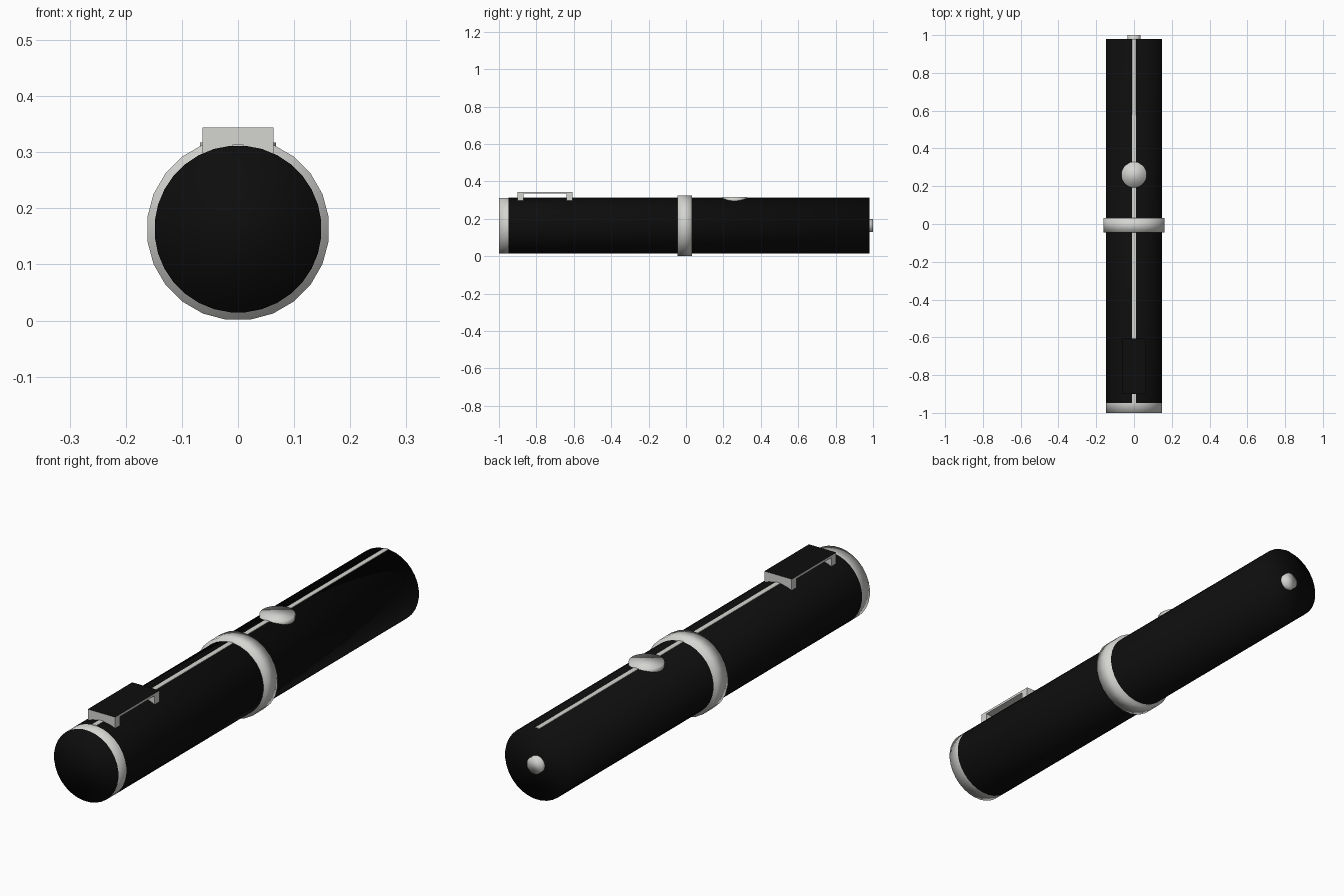
import bpy, bmesh, math
from mathutils import Matrix

if "Cube" in bpy.data.objects:
    bpy.data.objects.remove(bpy.data.objects["Cube"], do_unlink=True)

AXIS_Z = 0.163      # height of the tube's axis
TUBE_R = 0.149


def material(name, colour):
    m = bpy.data.materials.new(name)
    m.use_nodes = True
    m.diffuse_color = colour
    m.node_tree.nodes["Principled BSDF"].inputs["Base Color"].default_value = colour
    return m


BLACK = material("gloss black", (0.004, 0.004, 0.004, 1))
SILVER = material("silver", (0.66, 0.66, 0.64, 1))


def finish(bm, name, mats, smooth=False):
    bmesh.ops.recalc_face_normals(bm, faces=bm.faces[:])
    for f in bm.faces:
        f.smooth = smooth
    mesh = bpy.data.meshes.new(name)
    bm.to_mesh(mesh)
    bm.free()
    for m in mats:
        mesh.materials.append(m)
    ob = bpy.data.objects.new(name, mesh)
    bpy.context.scene.collection.objects.link(ob)
    return ob


def cylinder(radius, depth, sides, centre, lengthwise=True):
    """Capped cylinder along y, or upright."""
    bm = bmesh.new()
    bmesh.ops.create_cone(bm, cap_ends=True, segments=sides,
                          radius1=radius, radius2=radius, depth=depth)
    turn = Matrix.Rotation(math.pi / sides, 4, 'Z')
    if lengthwise:
        turn = Matrix.Rotation(math.pi / 2, 4, 'X') @ turn
    bm.transform(Matrix.Translation(centre) @ turn)
    return bm


def add_box(bm, x, y, z):
    """Box spanning the given (low, high) ranges."""
    size = [b - a for a, b in (x, y, z)]
    mid = [(a + b) / 2 for a, b in (x, y, z)]
    place = Matrix.Translation(mid) @ Matrix.Diagonal((*size, 1))
    bmesh.ops.create_cube(bm, size=1, matrix=place)


# Tube, with a silver band around its front end
bm = cylinder(TUBE_R, 1.98, 32, (0, -0.01, AXIS_Z))
bmesh.ops.bisect_plane(bm, geom=bm.verts[:] + bm.edges[:] + bm.faces[:],
                       plane_co=(0, -0.948, 0), plane_no=(0, 1, 0))
bm.normal_update()
for f in bm.faces:
    on_band = f.calc_center_median().y < -0.948
    f.material_index = int(on_band and abs(f.normal.y) < 0.5)
finish(bm, "tube", [BLACK, SILVER], smooth=True)

# Middle ring, tail knob and push button
finish(cylinder(AXIS_Z, 0.076, 24, (0, -0.007, AXIS_Z)), "middle_ring", [SILVER], True)
finish(cylinder(0.035, 0.04, 24, (0, 0.98, AXIS_Z)), "tail_knob", [SILVER], True)
finish(cylinder(0.068, 0.03, 24, (0, 0.26, 0.302), False), "push_button", [SILVER], True)

# Inlaid line along the top
bm = bmesh.new()
add_box(bm, (-0.01, 0.01), (-0.948, 0.98), (0.305, 0.3135))
finish(bm, "top_line", [SILVER])

# Clip: bridge plate on two full-width legs, black on top
bm = bmesh.new()
W = (-0.063, 0.063)
add_box(bm, W, (-0.9, -0.607), (0.334, 0.344))
add_box(bm, W, (-0.9, -0.868), (0.297, 0.334))
add_box(bm, W, (-0.639, -0.607), (0.297, 0.334))
bm.normal_update()
for f in bm.faces:
    f.material_index = int(f.normal.z > 0.5 and f.calc_center_median().z > 0.34)
finish(bm, "clip", [SILVER, BLACK])
